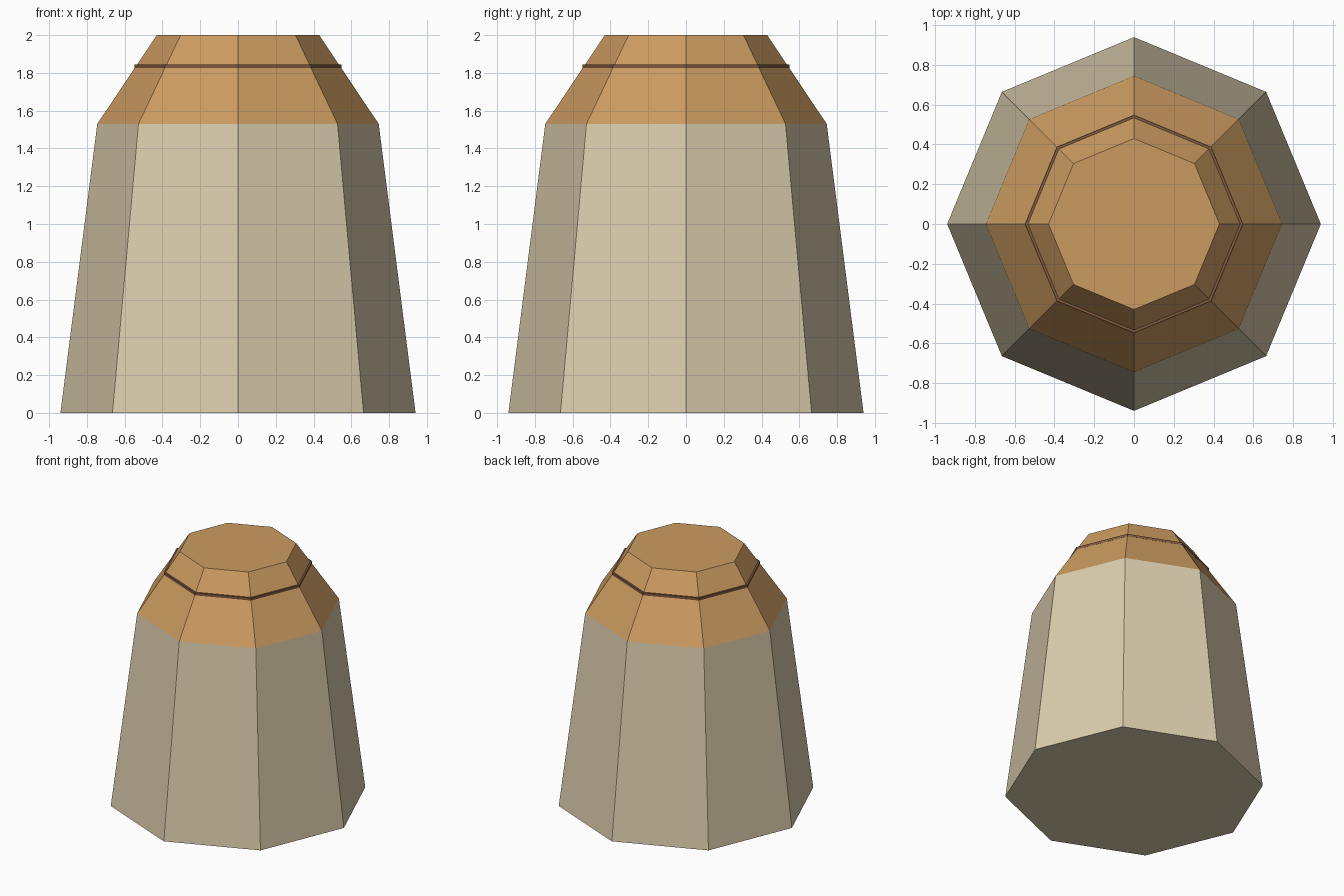
import bpy, bmesh
from math import cos, sin, pi

if "Cube" in bpy.data.objects:
    bpy.data.objects.remove(bpy.data.objects["Cube"])

SIDES = 8


def material(name, color):
    m = bpy.data.materials.new(name)
    m.diffuse_color = (*color, 1)
    m.use_nodes = True
    m.node_tree.nodes["Principled BSDF"].inputs["Base Color"].default_value = m.diffuse_color
    return m


def lathe(name, profile, mats, closed=False, upper_from=None):
    """Eight-sided flat-shaded loft through (radius, z) points."""
    bm = bmesh.new()
    rings = [[bm.verts.new((r * cos(2 * pi * i / SIDES), r * sin(2 * pi * i / SIDES), z))
              for i in range(SIDES)] for r, z in profile]
    pairs = list(zip(rings, rings[1:]))
    if closed:
        pairs.append((rings[-1], rings[0]))
    for a, b in pairs:
        for i in range(SIDES):
            j = (i + 1) % SIDES
            bm.faces.new((a[i], a[j], b[j], b[i]))
    if not closed:
        bm.faces.new(rings[0][::-1])
        bm.faces.new(rings[-1])
    bmesh.ops.recalc_face_normals(bm, faces=bm.faces)
    # Second material above the given height
    if upper_from is not None:
        for f in bm.faces:
            f.material_index = int(f.calc_center_median().z > upper_from)
    mesh = bpy.data.meshes.new(name)
    bm.to_mesh(mesh)
    bm.free()
    for m in mats:
        mesh.materials.append(m)
    ob = bpy.data.objects.new(name, mesh)
    bpy.context.collection.objects.link(ob)
    return ob


cream = material("cream", (0.71, 0.61, 0.42))
tan = material("tan", (0.60, 0.33, 0.12))
brown = material("brown", (0.22, 0.10, 0.05))

# Tapered body with sloping shoulder and flat top, one continuous shell
lathe("tapered_body", [(0.94, 0), (0.745, 1.53), (0.43, 2)], [cream, tan], upper_from=1.53)

# Thin trim band around the shoulder
lathe("shoulder_band", [(0.53, 1.825), (0.548, 1.825), (0.548, 1.845), (0.53, 1.845)],
      [brown], closed=True)
